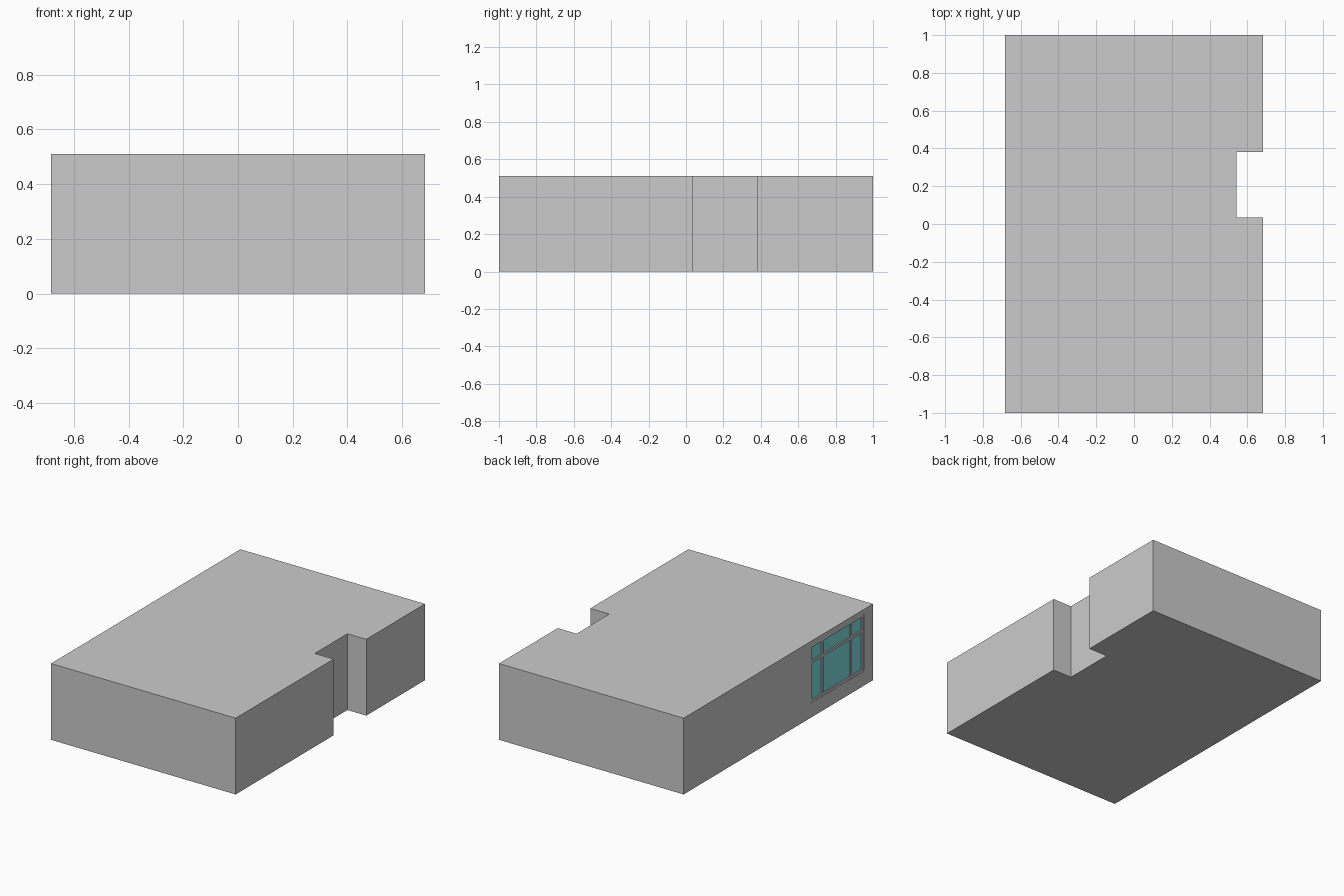
import bpy, bmesh

if "Cube" in bpy.data.objects:
    bpy.data.objects.remove(bpy.data.objects["Cube"])

W, D, H = 0.683, 1.0, 0.51                  # half width, half depth, height
Y0, Y1, Z0, Z1 = -0.905, -0.345, 0.097, 0.48  # window opening
BAR = 0.016                                  # window bar thickness


def box(name, lo, hi, mat=None):
    me = bpy.data.meshes.new(name)
    bm = bmesh.new()
    bmesh.ops.create_cube(bm, size=1)
    for v in bm.verts:
        v.co = [(lo[i] + hi[i]) / 2 + v.co[i] * (hi[i] - lo[i]) for i in range(3)]
    bm.to_mesh(me)
    bm.free()
    ob = bpy.data.objects.new(name, me)
    bpy.context.collection.objects.link(ob)
    if mat:
        me.materials.append(mat)
    return ob


# Room body: notched floor plan pulled up to the ceiling
plan = [(-W, -D), (W, -D), (W, 0.035), (0.543, 0.035),
        (0.543, 0.38), (W, 0.38), (W, D), (-W, D)]
me = bpy.data.meshes.new("room")
bm = bmesh.new()
face = bm.faces.new([bm.verts.new((x, y, 0)) for x, y in plan])
up = bmesh.ops.extrude_face_region(bm, geom=[face])["geom"]
bmesh.ops.translate(bm, vec=(0, 0, H), verts=[g for g in up if isinstance(g, bmesh.types.BMVert)])
bmesh.ops.recalc_face_normals(bm, faces=bm.faces)
bm.to_mesh(me)
bm.free()
room = bpy.data.objects.new("room", me)
bpy.context.collection.objects.link(room)

# Shallow window recess in the left wall
cutter = box("window_cutter", (-W - 0.1, Y0, Z0), (-W + 0.02, Y1, Z1))
cutter.hide_render = True
cutter.hide_set(True)
cut = room.modifiers.new("window_opening", 'BOOLEAN')
cut.object = cutter
cut.solver = 'EXACT'

# Glass
glass = bpy.data.materials.new("glass")
glass.diffuse_color = (0.22, 0.72, 0.76, 1)
glass.use_nodes = True
glass.node_tree.nodes["Principled BSDF"].inputs["Base Color"].default_value = glass.diffuse_color
box("window_glass", (-W + 0.01, Y0, Z0), (-W + 0.02, Y1, Z1), glass)

# Frame and glazing bars
XA, XB = -W + 0.002, -W + 0.018
for i, y in enumerate((Y0 + BAR / 2, -0.775, -0.472, Y1 - BAR / 2)):
    box(f"window_upright_{i}", (XA, y - BAR / 2, Z0), (XB, y + BAR / 2, Z1))
for i, z in enumerate((Z0 + BAR / 2, 0.368, Z1 - BAR / 2)):
    box(f"window_rail_{i}", (XA, Y0, z - BAR / 2), (XB, Y1, z + BAR / 2))
